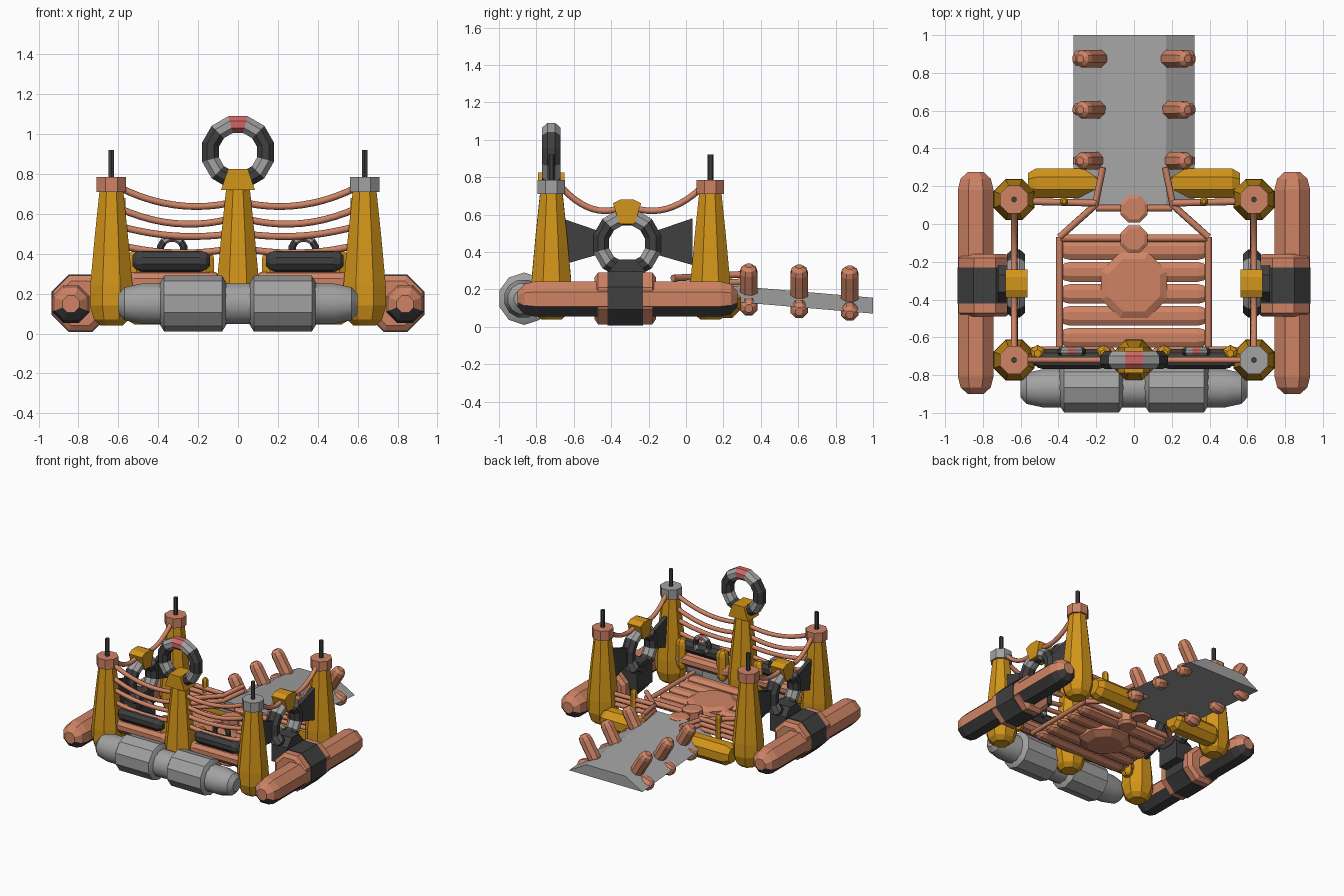
import bpy, bmesh
from math import sin, cos, pi, degrees, atan2
from mathutils import Vector, Matrix

if "Cube" in bpy.data.objects:
    bpy.data.objects.remove(bpy.data.objects["Cube"])

COL = {"salmon": (.62, .23, .13), "orange": (.65, .30, .01), "dark": (.05, .05, .05),
       "grey": (.36, .36, .36), "red": (.62, .13, .13)}
MAT = {}
for k, c in COL.items():
    MAT[k] = bpy.data.materials.new(k)
    MAT[k].diffuse_color = (*c, 1)


def finish(name, bm, *cols, smooth=False):
    bmesh.ops.recalc_face_normals(bm, faces=bm.faces)
    me = bpy.data.meshes.new(name)
    bm.to_mesh(me)
    bm.free()
    for c in cols:
        me.materials.append(MAT[c])
    ob = bpy.data.objects.new(name, me)
    bpy.context.collection.objects.link(ob)
    if smooth:
        bpy.context.view_layer.objects.active = ob
        ob.select_set(True)
        bpy.ops.object.shade_smooth_by_angle(angle=.62)
        ob.select_set(False)
    return ob


def lathe(name, base, axis, profile, col, n=8, under=None, smooth=False):
    """Revolve (distance, radius) pairs around an axis; 'under' colours the lower half."""
    bm = bmesh.new()
    rot = Vector(axis).to_track_quat('Z', 'Y').to_matrix()
    base = Vector(base)
    rings = [[bm.verts.new(base + rot @ Vector((r * cos(2*pi*(i+.5)/n), r * sin(2*pi*(i+.5)/n), t)))
              for i in range(n)] for t, r in profile]
    for a, b in zip(rings, rings[1:]):
        for i in range(n):
            j = (i + 1) % n
            bm.faces.new((a[i], a[j], b[j], b[i]))
    bm.faces.new(rings[0])
    bm.faces.new(rings[-1])
    if under:
        for f in bm.faces:
            f.material_index = int(f.calc_center_median().z < base.z - .01)
    return finish(name, bm, *([col, under] if under else [col]), smooth=smooth)


def capsule(name, a, b, r, col, n=8, **kw):
    a, b = Vector(a), Vector(b)
    L = (b - a).length
    e = min(r, L / 2)
    return lathe(name, a, b - a, [(0, r*.45), (e*.35, r*.85), (e*.9, r), (L-e*.9, r), (L-e*.35, r*.85),
                                  (L, r*.45)], col, n, **kw)


def tube(name, pts, r, col):
    cu = bpy.data.curves.new(name, 'CURVE')
    cu.dimensions = '3D'
    cu.bevel_depth, cu.bevel_resolution, cu.use_fill_caps = r, 2, True
    sp = cu.splines.new('POLY')
    sp.points.add(len(pts) - 1)
    for p, q in zip(sp.points, pts):
        p.co = (*q, 1)
    cu.materials.append(MAT[col])
    ob = bpy.data.objects.new(name, cu)
    bpy.context.collection.objects.link(ob)
    return ob


def rope(name, a, b, sag, r=.017):
    a, b = Vector(a), Vector(b)
    tube(name, [a.lerp(b, i/10) - Vector((0, 0, sag * 4 * i/10 * (1 - i/10))) for i in range(11)], r, "salmon")


def prism(name, outline, frm, to, plane, col):
    """Extrude an outline; plane 'xz' goes along y, 'yz' along x."""
    bm = bmesh.new()
    put = (lambda u, v, w: (u, w, v)) if plane == 'xz' else (lambda u, v, w: (w, u, v))
    A, B = [[bm.verts.new(put(u, v, w)) for u, v in outline] for w in (frm, to)]
    bm.faces.new(A)
    bm.faces.new(B)
    for i in range(len(A)):
        bm.faces.new((A[i-1], A[i], B[i], B[i-1]))
    return finish(name, bm, col)


def ring(name, c, R, r, plane, top):
    """Low-poly lifebuoy with coloured segments, measured from the top."""
    n, m = 12, 8
    bm = bmesh.new()
    V = []
    for i in range(n):
        a = 2*pi*(i + .5)/n
        row = []
        for j in range(m):
            b = 2*pi*(j + .5)/m
            u, v, w = (R + r*cos(b))*sin(a), (R + r*cos(b))*cos(a), r*1.12*sin(b)
            row.append(bm.verts.new(Vector(c) + Vector((u, w, v) if plane == 'xz' else (w, u, v))))
        V.append(row)
    for i in range(n):
        k = min((i + 1) % n, n - (i + 1) % n)
        idx = {0: 2, 1: 1, 4: 1}.get(k, 0)
        for j in range(m):
            f = bm.faces.new((V[i][j], V[(i+1) % n][j], V[(i+1) % n][(j+1) % m], V[i][(j+1) % m]))
            f.material_index = idx
    finish(name, bm, "dark", "grey", top)


TOWER = [(0, .06), (.03, .095), (.10, .117), (.2, .115), (.45, .09), (.68, .064)]

# corner towers with caps and pins
for sx in (-1, 1):
    for y in (.13, -.72):
        x = sx * .635
        cap = "grey" if sx > 0 and y < 0 else "salmon"
        lathe("corner_tower", (x, y, .04), (0, 0, 1), TOWER, "orange")
        lathe("tower_cap", (x, y, .71), (0, 0, 1), [(0, .08), (.075, .08)], cap)
        lathe("tower_pin", (x, y, .78), (0, 0, 1), [(0, .016), (.14, .016)], "dark", 6)

# centre tower with clamp and upright ring
lathe("centre_tower", (0, -.72, .05), (0, 0, 1), TOWER, "orange")
prism("centre_clamp", [(-.085, .72), (.085, .72), (.05, .825), (-.05, .825)], -.79, -.65, 'xz', "orange")
ring("centre_ring", (0, -.72, .91), .143, .047, 'xz', "red")

# grey front float with two thick sleeves
lathe("front_float", (-.6, -.87, .15), (1, 0, 0),
      [(0, .05), (.03, .085), (.12, .105), (1.08, .105), (1.17, .085), (1.2, .05)], "grey", 12, smooth=True)
for sx in (-1, 1):
    lathe("front_sleeve", (sx*.225 - .17, -.865, .15), (1, 0, 0),
          [(0, .10), (.025, .14), (.315, .14), (.34, .10)], "grey", 10, smooth=True)

for sx in (-1, 1):
    # side float with sleeve and strap
    capsule("side_float", (sx*.838, -.9, .148), (sx*.838, .275, .148), .102, "salmon", 8, under="dark")
    lathe("side_sleeve", (sx*.79, -.49, .152), (0, 1, 0), [(0, .12), (.02, .15), (.31, .15), (.33, .12)], "salmon")
    lathe("side_strap", (sx*.79, -.42, .152), (0, 1, 0), [(0, .156), (.19, .156)], "dark")
    # side ring, clamp, foot and wing panels
    ring("side_ring", (sx*.625, -.315, .445), .143, .047, 'yz', "dark")
    prism("side_clamp", [(-.355, .55), (-.275, .55), (-.24, .66), (-.28, .68), (-.35, .68), (-.39, .66)],
          sx*.565, sx*.68, 'yz', "orange")
    prism("side_ring_foot", [(-.41, .16), (-.22, .16), (-.22, .3), (-.27, .36), (-.36, .36), (-.41, .3)],
          sx*.58, sx*.72, 'yz', "dark")
    for d in (-1, 1):
        prism("wing_panel", [(-.315 + d*.35, .33), (-.315 + d*.16, .385), (-.315 + d*.16, .515),
                             (-.315 + d*.35, .58)], sx*.615, sx*.645, 'yz', "dark")
    # side ropes
    rope("side_rope", (sx*.635, -.66, .74), (sx*.635, -.34, .64), .06)
    rope("side_rope", (sx*.635, .08, .74), (sx*.635, -.29, .64), .06)
    # front ropes
    for z0, z1 in ((.735, .655), (.63, .575), (.54, .5), (.445, .425)):
        rope("front_rope", (sx*.6, -.72, z0), (sx*.04, -.72, z1), .05 if z0 > .6 else .03)
    # front cushions, backing posts and small rings
    capsule("front_cushion", (sx*.14, -.715, .365), (sx*.53, -.715, .365), .056, "dark", 10)
    capsule("lower_cushion", (sx*.09, -.70, .26), (sx*.57, -.70, .26), .055, "salmon", 10)
    for x in (.16, .51):
        capsule("cushion_post", (sx*x, -.685, .18), (sx*x, -.685, .42), .045, "orange", 6)
    ring("small_ring", (sx*.33, -.675, .42), .06, .02, 'xz', "red")
    # back floats, posts and stacked rails
    lathe("back_float", (sx*.17, .215, .125), (sx, 0, 0), [(0, .06), (.03, .085), (.35, .085), (.39, .06)], "orange")
    capsule("rail_post", (sx*.37, .12, .12), (sx*.37, .12, .36), .024, "orange", 6)
    for z in (.2, .24, .28):
        tube("back_rail", [(sx*.6, .12, z), (sx*.2, .11, z)], .018, "salmon")
        tube("entry_rail", [(sx*.395, -.66, .19), (sx*.395, -.07, .19)] if z < .22 else
             [(sx*.395, -.07, z-.02), (sx*.205, .1, z-.01), (sx*.165, .3, z)], .018, "salmon")
    tube("entry_rail", [(sx*.395, -.07, .19), (sx*.205, .1, .19)], .018, "salmon")
    # ramp pegs
    for y in (.335, .605, .875):
        capsule("ramp_peg", (sx*.165, y, .12), (sx*.285, y, .335 - .02*y), .05, "salmon")
        capsule("ramp_peg_foot", (sx*.21, y, .12 - .04*(y-.3)), (sx*.32, y, .1 - .06*(y-.3)), .05, "salmon")

# deck planks, crossbars and octagonal plates
for i in range(5):
    y = -.602 + i*.116
    capsule("deck_plank", (-.39, y, .165), (.39, y, .165), .056, "salmon", 8).scale = (1, 1, .6)
for ob in [o for o in bpy.data.objects if o.name.startswith("deck_plank")]:
    ob.location.z = .165 * .4
tube("deck_crossbar", [(-.395, -.075, .19), (.395, -.075, .19)], .02, "salmon")
tube("entry_crossbar", [(-.2, .085, .2), (.2, .085, .2)], .02, "salmon")
lathe("deck_plate", (0, -.325, .09), (0, 0, 1), [(0, .13), (.03, .19), (.105, .19), (.125, .15)], "salmon")
for y in (-.08, .08):
    lathe("step_plate", (0, y, .13), (0, 0, 1), [(0, .06), (.02, .078), (.1, .078), (.11, .06)], "salmon")

# sloping ramp with bevelled sides
ramp = prism("ramp", [(-.32, 0), (.32, 0), (.17, .085), (-.17, .085)], .1, 1, 'xz', "grey")
for v in ramp.data.vertices:
    v.co.z += .147 - (v.co.y - .1) * .085

for m in bpy.data.materials:
    if m.users and not m.is_grease_pencil:
        m.use_nodes = True
        m.node_tree.nodes["Principled BSDF"].inputs["Base Color"].default_value = m.diffuse_color
